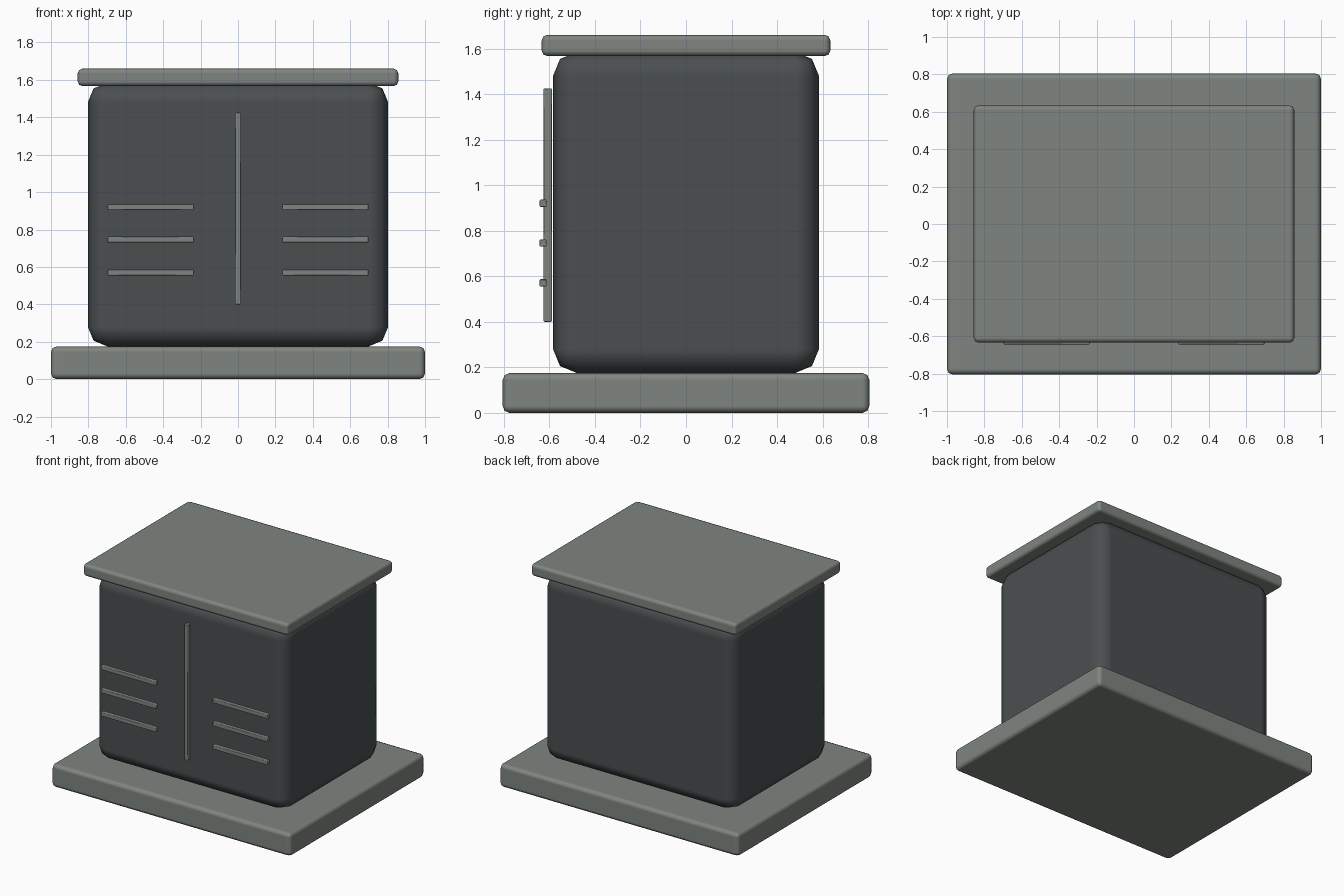
import bpy

if "Cube" in bpy.data.objects:
    bpy.data.objects.remove(bpy.data.objects["Cube"])


def material(name, rgb):
    m = bpy.data.materials.new(name)
    m.diffuse_color = (*rgb, 1.0)
    m.use_nodes = True
    m.node_tree.nodes["Principled BSDF"].inputs["Base Color"].default_value = m.diffuse_color
    return m


trim = material("grey_green_trim", (0.215, 0.235, 0.215))
dark = material("dark_grey_body", (0.069, 0.078, 0.081))


def box(name, lo, hi, mat, bevel, segments=2):
    """Rounded box between two corners."""
    bpy.ops.mesh.primitive_cube_add(
        size=1, location=[(a + b) / 2 for a, b in zip(lo, hi)])
    ob = bpy.context.object
    ob.name = name
    ob.scale = [b - a for a, b in zip(lo, hi)]
    bpy.ops.object.transform_apply(location=False, rotation=False, scale=True)
    ob.data.materials.append(mat)
    for p in ob.data.polygons:
        p.use_smooth = True
    mod = ob.modifiers.new("rounded_edges", 'BEVEL')
    mod.width = bevel
    mod.segments = segments
    mod.limit_method = 'NONE'
    mod.harden_normals = True
    return ob


# Plinth, cabinet body and roof slab
box("base_slab", (-1, -0.805, 0), (1, 0.805, 0.175), trim, 0.03)
box("cabinet_body", (-0.803, -0.584, 0.175), (0.803, 0.584, 1.585), dark, 0.105)
box("roof_slab", (-0.857, -0.634, 1.567), (0.857, 0.634, 1.66), trim, 0.025)

# Door seam strip down the middle of the front
box("door_seam", (-0.015, -0.625, 0.40), (0.015, -0.588, 1.425), trim, 0.004, 1)

# Vent slats, three on each door
for i, z in enumerate((0.571, 0.746, 0.921)):
    for side, x in (("left", -0.467), ("right", 0.467)):
        box(f"vent_slat_{side}_{i + 1}", (x - 0.231, -0.643, z - 0.016),
            (x + 0.231, -0.612, z + 0.016), trim, 0.004, 1)
